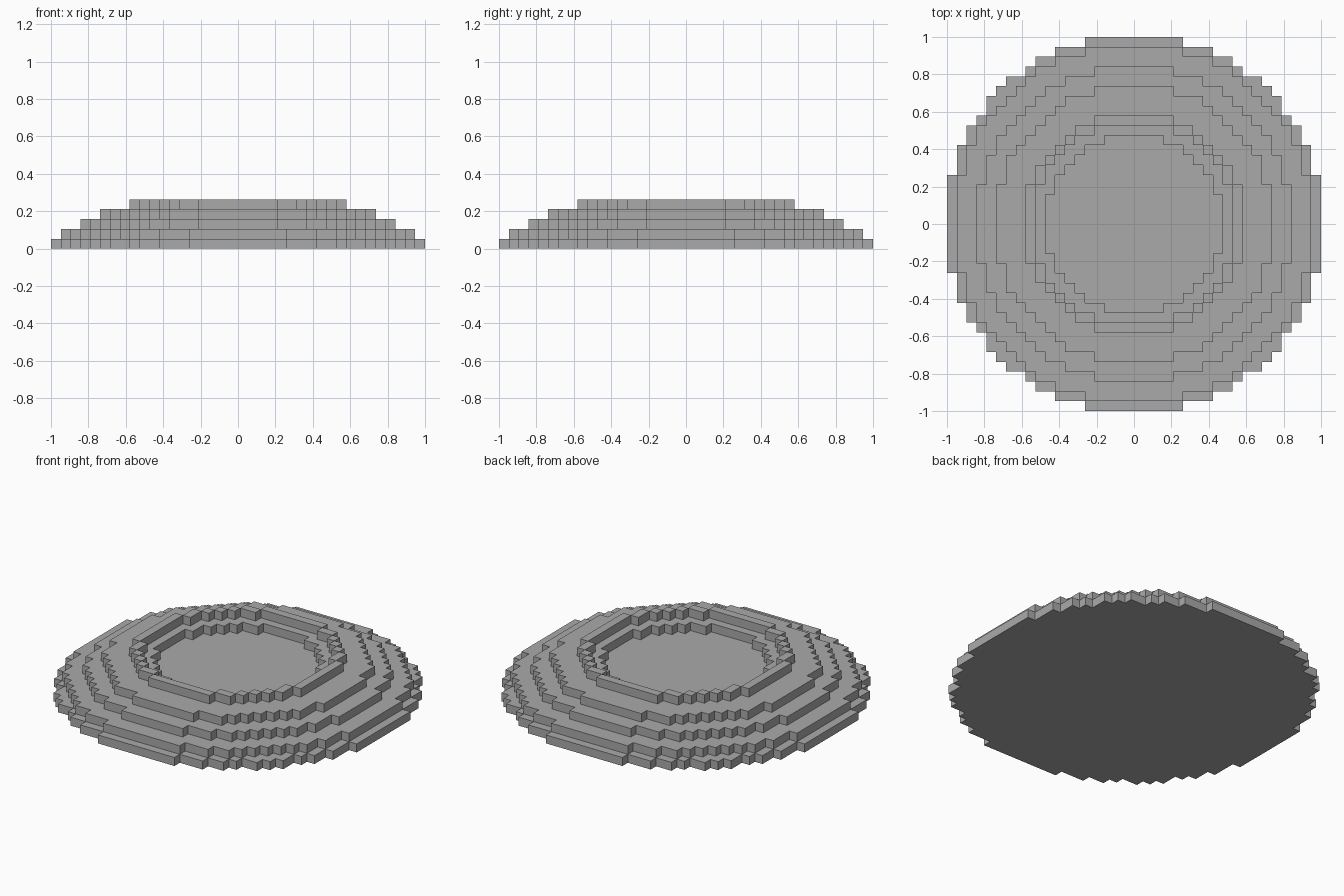
import bpy
import bmesh

if "Cube" in bpy.data.objects:
    bpy.data.objects.remove(bpy.data.objects["Cube"], do_unlink=True)

CELL = 2 / 38  # 38 blocks across the widest terrace

stone = bpy.data.materials.new("stone_grey")
stone.use_nodes = True
stone.diffuse_color = (0.4, 0.4, 0.4, 1)
stone.node_tree.nodes["Principled BSDF"].inputs["Base Color"].default_value = (0.4, 0.4, 0.4, 1)


def terrace(name, level, outer, inner=0.0):
    """One block-high disc, or ring if inner is given; radii in blocks."""
    bm = bmesh.new()
    verts = {}

    def vert(i, j):
        if (i, j) not in verts:
            verts[i, j] = bm.verts.new((i * CELL, j * CELL, level * CELL))
        return verts[i, j]

    # fill every block whose centre lies between the radii
    for i in range(-19, 19):
        for j in range(-19, 19):
            d2 = (i + 0.5) ** 2 + (j + 0.5) ** 2
            if inner ** 2 < d2 <= outer ** 2:
                bm.faces.new([vert(i, j), vert(i, j + 1), vert(i + 1, j + 1), vert(i + 1, j)])

    # raise by one block, then merge the flat areas
    raised = bmesh.ops.extrude_face_region(bm, geom=bm.faces[:], use_keep_orig=True)["geom"]
    top = [g for g in raised if isinstance(g, bmesh.types.BMVert)]
    bmesh.ops.translate(bm, verts=top, vec=(0, 0, CELL))
    bmesh.ops.recalc_face_normals(bm, faces=bm.faces[:])
    bmesh.ops.dissolve_limit(bm, angle_limit=0.01, verts=bm.verts[:], edges=bm.edges[:])

    mesh = bpy.data.meshes.new(name)
    bm.to_mesh(mesh)
    bm.free()
    mesh.materials.append(stone)
    bpy.context.collection.objects.link(bpy.data.objects.new(name, mesh))


# solid terraces
terrace("base_terrace", 0, 19.2)
terrace("second_terrace", 1, 18.2)
terrace("third_terrace", 2, 16.1)
# rings around the sunken floor
terrace("basin_ledge", 3, 14.1, 9.0)
terrace("basin_rim", 4, 11.2, 10.2)
